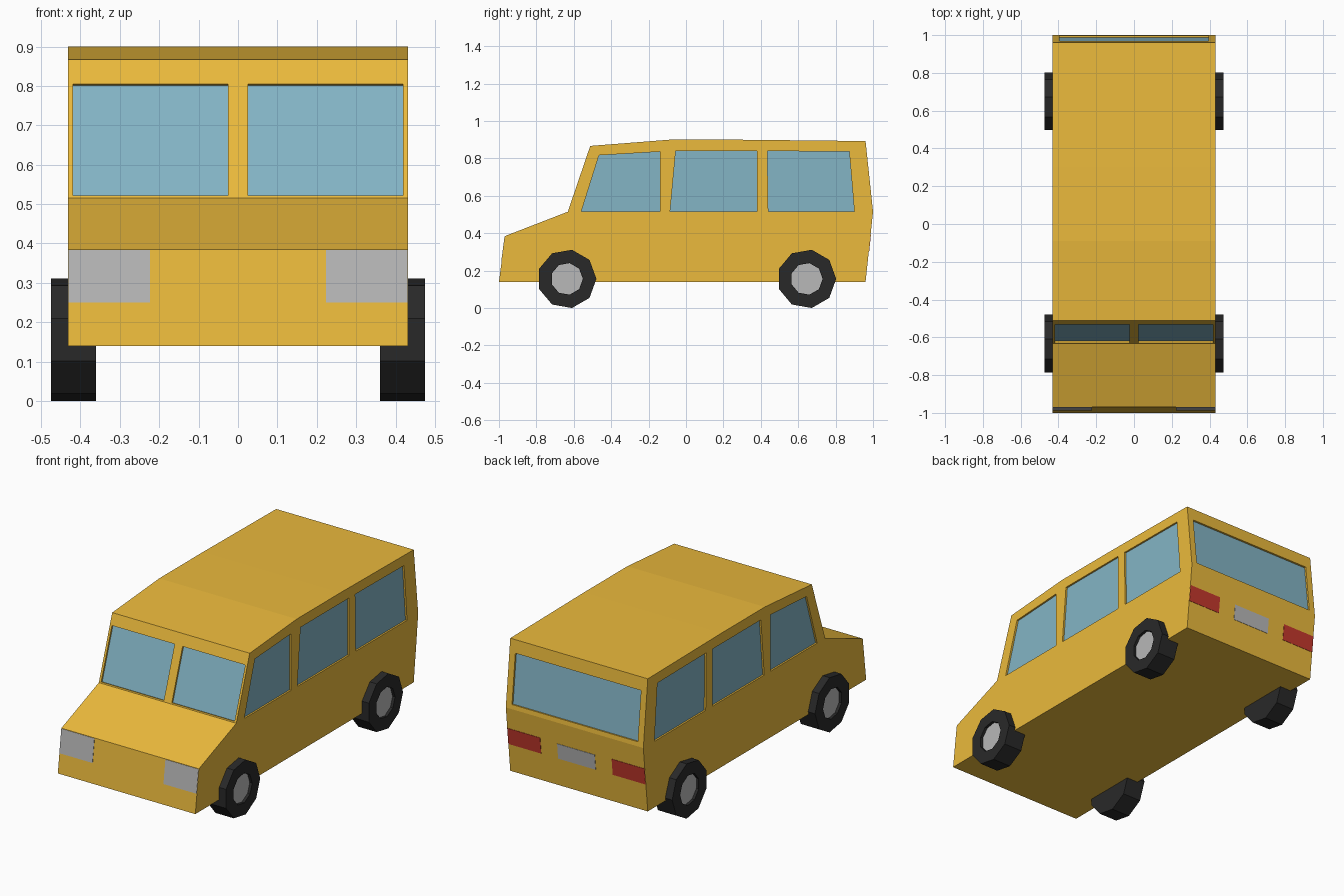
import bpy, bmesh, math
from mathutils import Vector

if "Cube" in bpy.data.objects:
    bpy.data.objects.remove(bpy.data.objects["Cube"])

HALF = 0.432            # half body width
RECESS = 0.01           # depth of glass below the body surface


def material(name, rgb):
    m = bpy.data.materials.new(name)
    m.diffuse_color = (*rgb, 1)
    m.use_nodes = True
    m.node_tree.nodes["Principled BSDF"].inputs["Base Color"].default_value = m.diffuse_color
    return m


YELLOW = material("yellow_paint", (0.83, 0.49, 0.045))
GLASS = material("glass", (0.23, 0.46, 0.56))
BLACK = material("rubber", (0.022, 0.022, 0.022))
SILVER = material("silver", (0.48, 0.48, 0.48))
RED = material("red_lens", (0.55, 0.04, 0.025))


def finish(name, bm, mat):
    bmesh.ops.recalc_face_normals(bm, faces=bm.faces)
    me = bpy.data.meshes.new(name)
    bm.to_mesh(me)
    bm.free()
    if mat:
        me.materials.append(mat)
    ob = bpy.data.objects.new(name, me)
    bpy.context.collection.objects.link(ob)
    return ob


def loft(bm, rings):
    """Closed solid through a list of point rings."""
    vs = [[bm.verts.new(p) for p in r] for r in rings]
    n = len(vs[0])
    for a, b in zip(vs, vs[1:]):
        for i in range(n):
            j = (i + 1) % n
            bm.faces.new((a[i], a[j], b[j], b[i]))
    bm.faces.new(vs[0])
    bm.faces.new(vs[-1])


def slab(name, pts, normal, top, bottom, mat):
    """Panel with the given outline, between two offsets along its normal."""
    bm = bmesh.new()
    n = Vector(normal).normalized()
    loft(bm, [[Vector(p) + n * d for p in pts] for d in (top, bottom)])
    return finish(name, bm, mat)


def on_plane(x0, x1, z0, z1, a, b):
    """Rectangle lying on the sloped end face through (y, z) points a and b."""
    def y(z):
        return a[0] + (b[0] - a[0]) * (z - a[1]) / (b[1] - a[1])
    return [(x0, y(z0), z0), (x1, y(z0), z0), (x1, y(z1), z1), (x0, y(z1), z1)]


def outward(a, b, side):
    n = Vector((0, b[1] - a[1], a[0] - b[0]))
    return n * side


# Body shell from the side profile
BUMPER, HOOD = (-1.0, 0.14), (-0.968, 0.385)
COWL, BROW = (-0.632, 0.515), (-0.512, 0.867)
TAIL_TOP, BELT, TAIL_LOW = (0.96, 0.893), (1.0, 0.515), (0.96, 0.14)
profile = [BUMPER, HOOD, COWL, BROW, (-0.09, 0.9), (0.3, 0.9), TAIL_TOP, BELT, TAIL_LOW]
bm = bmesh.new()
loft(bm, [[(x, y, z) for y, z in profile] for x in (-HALF, HALF)])
body = finish("van_body", bm, YELLOW)

# Window outlines with their outward normals
windows = []
side_windows = {
    "front_side_window": [(-0.56, 0.515), (-0.14, 0.515), (-0.14, 0.836), (-0.465, 0.817)],
    "middle_side_window": [(-0.085, 0.515), (0.38, 0.515), (0.38, 0.84), (-0.055, 0.84)],
    "rear_side_window": [(0.44, 0.515), (0.9, 0.515), (0.873, 0.836), (0.435, 0.84)],
}
for s, tag in ((-1, "left"), (1, "right")):
    for name, outline in side_windows.items():
        windows.append((f"{tag}_{name}", [(s * HALF, y, z) for y, z in outline], Vector((s, 0, 0))))
    windows.append((f"{tag}_windshield", on_plane(s * 0.025, s * 0.419, 0.522, 0.805, COWL, BROW),
                    outward(COWL, BROW, -1)))
windows.append(("rear_window", on_plane(-0.395, 0.395, 0.54, 0.82, BELT, TAIL_TOP),
                outward(BELT, TAIL_TOP, 1)))

# Cut each window recess and set the glass into it
for name, pts, n in windows:
    cutter = slab(name + "_cutter", pts, n, 0.02, -RECESS - 0.002, YELLOW)
    cutter.hide_render = True
    cutter.display_type = 'WIRE'
    mod = body.modifiers.new(name, 'BOOLEAN')
    mod.operation = 'DIFFERENCE'
    mod.solver = 'EXACT'
    mod.object = cutter
    slab(name, pts, n, -RECESS, -0.02, GLASS)

# Apply the cuts and drop the cutters
bpy.context.view_layer.update()
cut_mesh = bpy.data.meshes.new_from_object(body.evaluated_get(bpy.context.evaluated_depsgraph_get()))
body.modifiers.clear()
body.data = cut_mesh
for ob in [o for o in bpy.data.objects if o.name.endswith("_cutter")]:
    bpy.data.objects.remove(ob)

# Headlights, tail lights and rear plate
for s, tag in ((-1, "left"), (1, "right")):
    slab(f"{tag}_headlight", on_plane(s * 0.223, s * 0.431, 0.25, 0.383, BUMPER, HOOD),
         outward(BUMPER, HOOD, -1), 0.002, -0.01, SILVER)
    slab(f"{tag}_tail_light", on_plane(s * 0.225, s * 0.431, 0.30, 0.393, TAIL_LOW, BELT),
         outward(TAIL_LOW, BELT, 1), 0.002, -0.01, RED)
slab("rear_plate", on_plane(-0.118, 0.118, 0.30, 0.388, TAIL_LOW, BELT),
     outward(TAIL_LOW, BELT, 1), 0.002, -0.01, SILVER)


# Nine-sided wheels with sunken hubs
def turned(name, stations, yc, s, mat):
    bm = bmesh.new()
    angles = [math.radians(40 * i) for i in range(9)]
    loft(bm, [[(s * x, yc + r * math.cos(a), 0.156 + r * math.sin(a)) for a in angles]
              for x, r in stations])
    return finish(name, bm, mat)


for yc, end in ((-0.637, "front"), (0.645, "rear")):
    for s, tag in ((-1, "left"), (1, "right")):
        turned(f"{end}_{tag}_tyre", [(0.36, 0.158), (0.475, 0.158), (0.475, 0.086), (0.455, 0.086)],
               yc, s, BLACK)
        turned(f"{end}_{tag}_hub", [(0.45, 0.0855), (0.46, 0.0855)], yc, s, SILVER)
